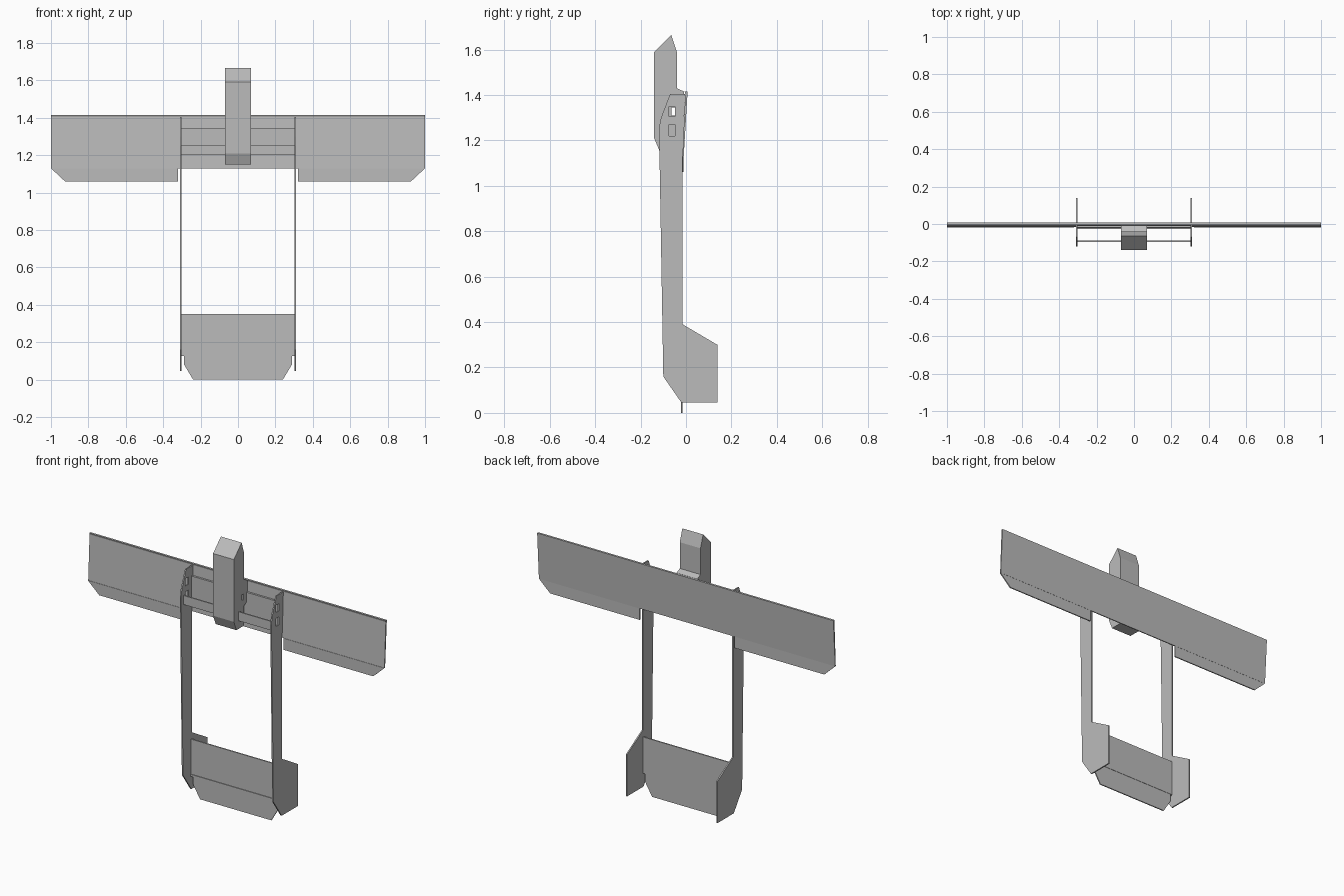
import bpy, bmesh
from mathutils import Vector

cube = bpy.data.objects.get("Cube")
if cube:
    bpy.data.objects.remove(cube)

# One plain grey for the whole airframe
grey = bpy.data.materials.new("light grey")
grey.use_nodes = True
GREY = (0.5, 0.5, 0.5, 1)
grey.diffuse_color = GREY
grey.node_tree.nodes["Principled BSDF"].inputs["Base Color"].default_value = GREY


def prism(name, outline, start, depth):
    """Extrude an outline of 3D points from start along depth."""
    bm = bmesh.new()
    face = bm.faces.new([bm.verts.new(Vector(p) + Vector(start)) for p in outline])
    new = bmesh.ops.extrude_face_region(bm, geom=[face])["geom"]
    bmesh.ops.translate(bm, vec=depth, verts=[v for v in new if isinstance(v, bmesh.types.BMVert)])
    bmesh.ops.recalc_face_normals(bm, faces=bm.faces)
    mesh = bpy.data.meshes.new(name)
    bm.to_mesh(mesh)
    bm.free()
    mesh.materials.append(grey)
    obj = bpy.data.objects.new(name, mesh)
    bpy.context.collection.objects.link(obj)
    return obj


def side_prism(name, yz, x0, x1):
    return prism(name, [(0, y, z) for y, z in yz], (x0, 0, 0), (x1 - x0, 0, 0))


def front_prism(name, xz, y0, y1):
    return prism(name, [(x, 0, z) for x, z in xz], (0, y0, 0), (0, y1 - y0, 0))


def rect(a0, b0, a1, b1):
    return [(a0, b0), (a1, b0), (a1, b1), (a0, b1)]


def cut(obj, cutter):
    cutter.hide_render = True
    cutter.hide_viewport = True
    cutter.display_type = 'WIRE'
    mod = obj.modifiers.new("hole", 'BOOLEAN')
    mod.object = cutter
    mod.solver = 'EXACT'


# Main wing: thin tilted sheet with a folded leading lip and trailing strip
side_prism("wing", [(-0.003, 1.405), (-0.006, 1.415), (0.007, 1.415), (-0.01, 1.13), (-0.016, 1.13)], -1, 1)

# Control flaps under the wing, outer corner chamfered
for name, s in (("left_flap", 1), ("right_flap", -1)):
    outline = [(0.32, 1.06), (0.925, 1.06), (1, 1.13), (0.32, 1.13)]
    front_prism(name, [(s * x, z) for x, z in outline], -0.018, -0.011)

# Twin booms, each widening into a tail fin
boom = [(-0.07, 1.405), (-0.004, 1.405), (-0.015, 1.13), (-0.015, 0.39), (0.138, 0.3),
        (0.138, 0.045), (-0.02, 0.045), (-0.1, 0.16), (-0.117, 1.15), (-0.12, 1.25), (-0.11, 1.3)]
upper_slot = side_prism("upper_slot_cutter", rect(-0.075, 1.305, -0.048, 1.35), -0.4, 0.4)
lower_slot = side_prism("lower_slot_cutter", rect(-0.075, 1.22, -0.048, 1.27), -0.4, 0.4)
for name, s in (("left_boom", 1), ("right_boom", -1)):
    part = side_prism(name, boom, s * 0.301, s * 0.309)
    cut(part, upper_slot)
    cut(part, lower_slot)

# Central pod with pointed nose, rear mounting tab and a slot through it
pod = side_prism("pod", [(-0.14, 1.59), (-0.065, 1.665), (-0.04, 1.59), (-0.04, 1.43), (-0.008, 1.415),
                         (-0.012, 1.29), (-0.04, 1.27), (-0.04, 1.15), (-0.115, 1.15), (-0.14, 1.21)], -0.07, 0.07)
cut(pod, side_prism("pod_slot_cutter", rect(-0.063, 1.31, -0.048, 1.345), -0.4, 0.4))

# Cross plates joining the booms
front_prism("front_crossbar", rect(-0.301, 1.2, 0.301, 1.255), -0.096, -0.088)
front_prism("wing_doubler", rect(-0.301, 1.2, 0.301, 1.345), -0.02, -0.008)

# Tailplane with a hinge strip and the elevator below it
front_prism("tailplane", rect(-0.301, 0.128, 0.301, 0.35), -0.022, -0.014)
front_prism("tail_hinge", rect(-0.301, 0.125, 0.301, 0.137), -0.026, -0.022)
front_prism("elevator", [(-0.24, 0), (0.24, 0), (0.288, 0.08), (0.288, 0.13), (-0.288, 0.13), (-0.288, 0.08)],
            -0.023, -0.016)
